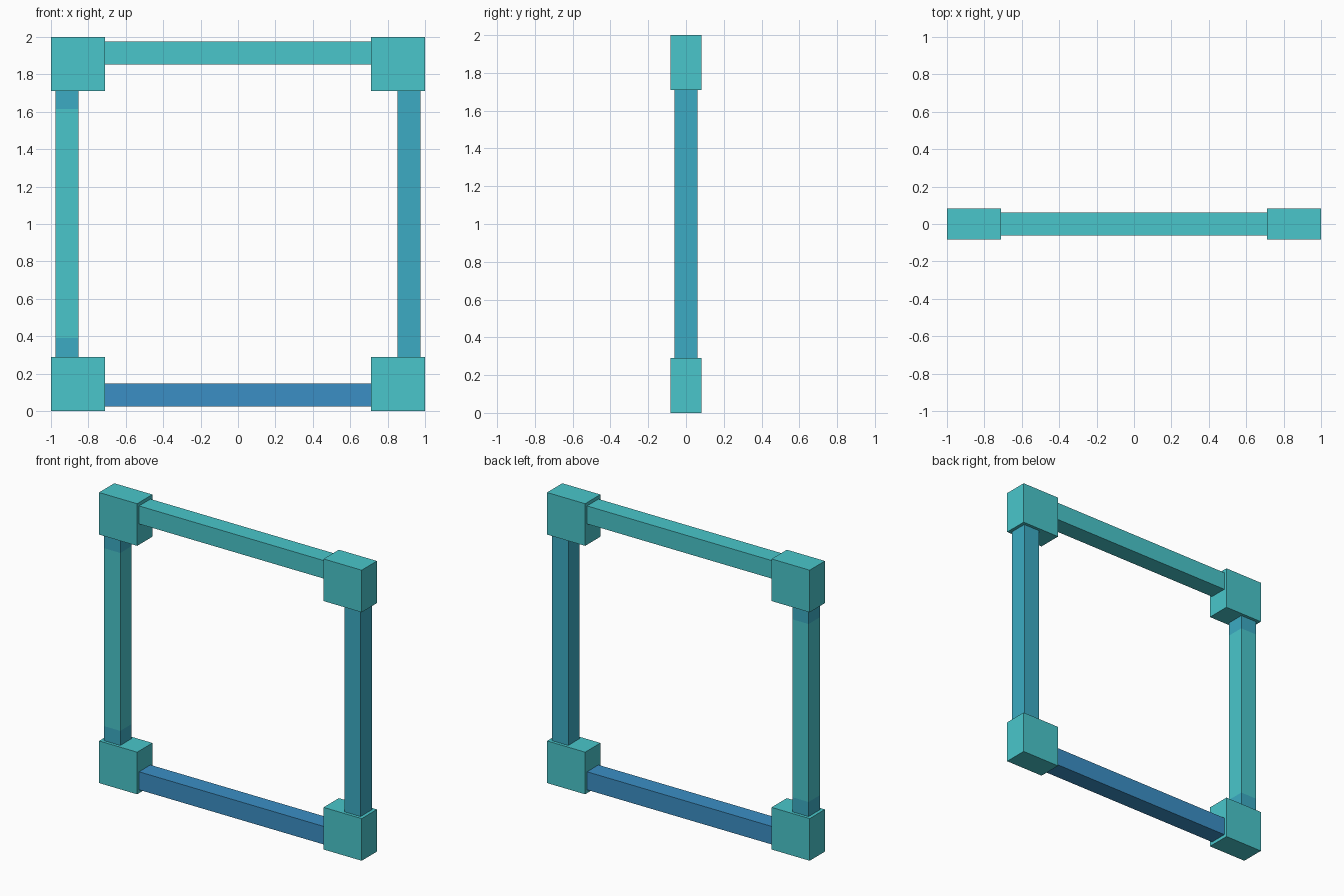
import bpy, bmesh
from mathutils import Vector

if "Cube" in bpy.data.objects:
    bpy.data.objects.remove(bpy.data.objects["Cube"])


def material(name, rgb):
    m = bpy.data.materials.new(name)
    m.diffuse_color = (*rgb, 1)
    m.use_nodes = True
    m.node_tree.nodes["Principled BSDF"].inputs["Base Color"].default_value = m.diffuse_color
    return m


TEAL = material("teal", (0.067, 0.565, 0.597))
CYAN = material("cyan_blue", (0.045, 0.407, 0.546))
BLUE = material("blue", (0.044, 0.275, 0.558))


def box(name, center, size, mats, cuts=()):
    """Box, optionally loop-cut at the given heights."""
    bm = bmesh.new()
    bmesh.ops.create_cube(bm, size=1)
    for v in bm.verts:
        v.co = Vector(center) + Vector(a * b for a, b in zip(v.co, size))
    for z in cuts:
        bmesh.ops.bisect_plane(bm, geom=bm.verts[:] + bm.edges[:] + bm.faces[:],
                               plane_co=(0, 0, z), plane_no=(0, 0, 1))
    # the stretch between the cuts takes the second material
    if cuts:
        for f in bm.faces:
            f.material_index = int(cuts[0] < f.calc_center_median().z < cuts[1])
    me = bpy.data.meshes.new(name)
    bm.to_mesh(me)
    bm.free()
    for m in mats:
        me.materials.append(m)
    ob = bpy.data.objects.new(name, me)
    bpy.context.collection.objects.link(ob)
    return ob


BLOCK, DEPTH = 0.29, 0.166      # corner block width and depth
BAR = 0.124                     # square bar thickness
LENGTH = 1.46                   # bar length, ends tucked into the blocks
OFF = 0.915                     # bar distance from the frame centre

# Corner blocks
for sx, side in ((-1, "left"), (1, "right")):
    for sz, level in ((-1, "bottom"), (1, "top")):
        c = 1 - BLOCK / 2
        box(f"{level}_{side}_corner", (sx * c, 0, 1 + sz * c),
            (BLOCK, DEPTH, BLOCK), [TEAL])

# Horizontal bars
box("top_bar", (0, 0, 1 + OFF), (LENGTH, BAR, BAR), [TEAL])
box("bottom_bar", (0, 0, 1 - OFF), (LENGTH, BAR, BAR), [BLUE])

# Upright bars, the left one with darker ends
box("right_bar", (OFF, 0, 1), (BAR, BAR, LENGTH), [CYAN])
box("left_bar", (-OFF, 0, 1), (BAR, BAR, LENGTH), [CYAN, TEAL], cuts=(0.39, 1.615))
